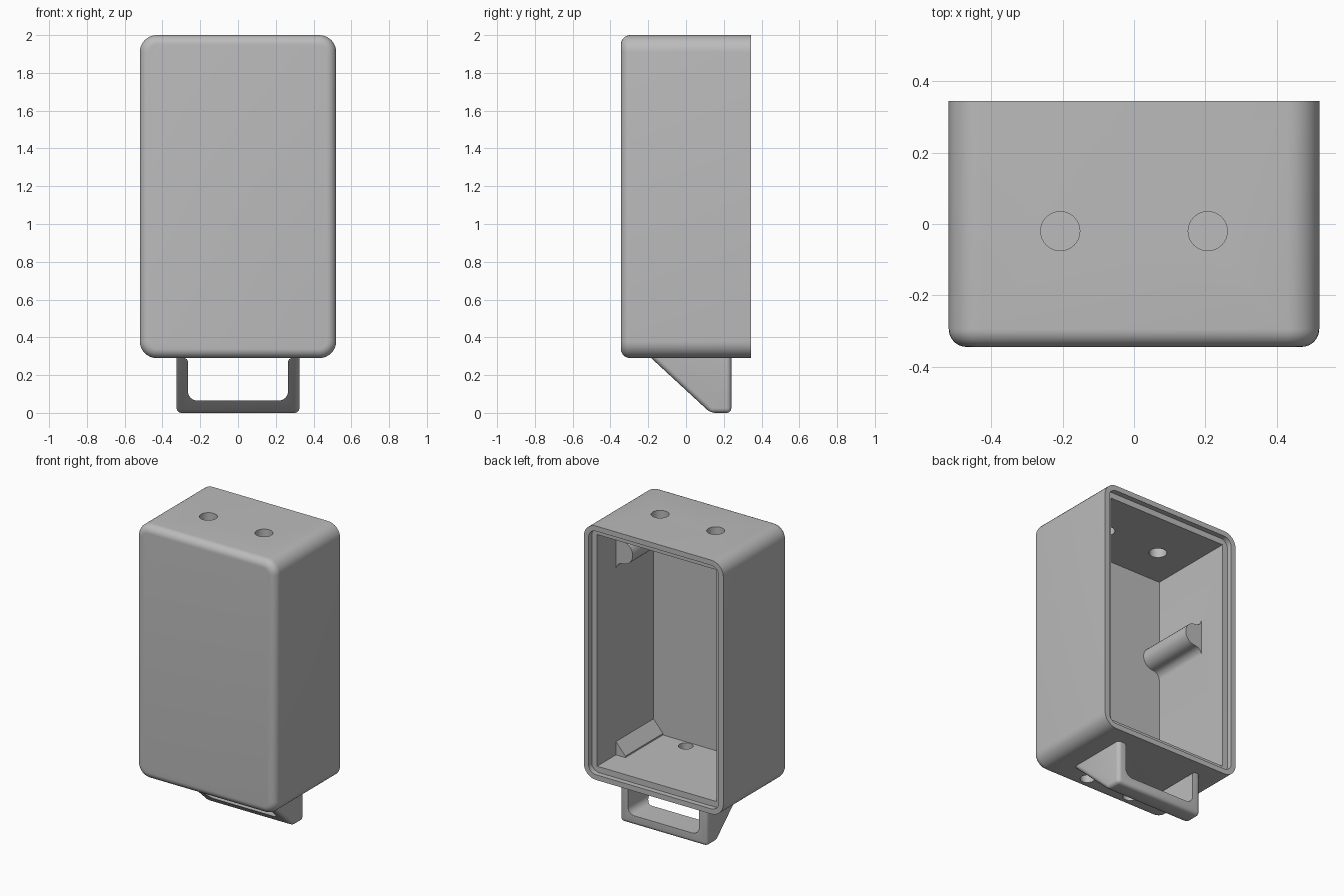
import bpy, bmesh, math
from mathutils import Vector

cube = bpy.data.objects.get("Cube")
if cube:
    bpy.data.objects.remove(cube)

grey = bpy.data.materials.new("plain grey")
grey.use_nodes = True
colour = (0.5, 0.5, 0.5, 1)
grey.diffuse_color = colour
grey.node_tree.nodes["Principled BSDF"].inputs["Base Color"].default_value = colour


def finish(bm, name):
    bmesh.ops.recalc_face_normals(bm, faces=bm.faces)
    mesh = bpy.data.meshes.new(name)
    bm.to_mesh(mesh)
    bm.free()
    mesh.materials.append(grey)
    obj = bpy.data.objects.new(name, mesh)
    bpy.context.collection.objects.link(obj)
    return obj


def bevel(bm, test, radius, segments=8):
    edges = [e for e in bm.edges if test(e)]
    bmesh.ops.bevel(bm, geom=edges, offset=radius, segments=segments,
                    profile=0.5, affect='EDGES', clamp_overlap=True)


def along(axis):
    def test(e):
        d = (e.verts[1].co - e.verts[0].co).normalized()
        return abs(d[axis]) > 0.99
    return test


def box(low, high):
    bm = bmesh.new()
    bmesh.ops.create_cube(bm, size=1)
    low, high = Vector(low), Vector(high)
    for v in bm.verts:
        v.co = (low + high) / 2 + v.co * (high - low)
    return bm


def prism(points, axis, start, end):
    """Extrude a closed 2D profile along the x or y axis."""
    bm = bmesh.new()

    def place(p, d):
        return (d, p[0], p[1]) if axis == 0 else (p[0], d, p[1])
    face = bm.faces.new([bm.verts.new(place(p, start)) for p in points])
    out = bmesh.ops.extrude_face_region(bm, geom=[face])
    shift = Vector((end - start, 0, 0) if axis == 0 else (0, end - start, 0))
    for v in out["geom"]:
        if isinstance(v, bmesh.types.BMVert):
            v.co += shift
    return bm


def arc(cx, cz, r, a0, a1, n=8):
    angles = [math.radians(a0 + (a1 - a0) * i / n) for i in range(n + 1)]
    return [(cx + r * math.cos(a), cz + r * math.sin(a)) for a in angles]


def combine(target, tool, operation):
    mod = target.modifiers.new("boolean", 'BOOLEAN')
    mod.operation, mod.object, mod.solver = operation, tool, 'EXACT'
    bpy.context.view_layer.objects.active = target
    bpy.ops.object.modifier_apply(modifier=mod.name)
    bpy.data.objects.remove(tool)


def smooth(obj):
    bpy.ops.object.select_all(action='DESELECT')
    obj.select_set(True)
    bpy.context.view_layer.objects.active = obj
    bpy.ops.object.shade_smooth_by_angle(angle=math.radians(30))


# Case shell: rounded sides, softened front edge
bm = box((-0.52, -0.345, 0.29), (0.52, 0.345, 2))
bevel(bm, along(1), 0.09)
bevel(bm, lambda e: all(v.co.y < -0.34 for v in e.verts), 0.05)
case = finish(bm, "case")

# Cavity and the wider lid recess at the back
combine(case, finish(box((-0.445, -0.29, 0.365), (0.445, 0.4, 1.925)), "cavity"), 'DIFFERENCE')
bm = box((-0.485, 0.31, 0.325), (0.485, 0.4, 1.965))
bevel(bm, along(1), 0.055)
combine(case, finish(bm, "lid_recess"), 'DIFFERENCE')

# Cable holes in the top and smaller drain holes in the bottom
for x, y, z, r in ((0.207, -0.02, 1.96, 0.055), (0.17, -0.24, 0.33, 0.045)):
    for side in (-1, 1):
        bm = bmesh.new()
        bmesh.ops.create_cone(bm, cap_ends=True, segments=32, radius1=r, radius2=r, depth=0.2)
        bmesh.ops.translate(bm, verts=bm.verts, vec=(side * x, y, z))
        combine(case, finish(bm, "hole"), 'DIFFERENCE')

# Screw posts on the side walls, flared where they meet the wall
for side, z in ((1, 1.74), (-1, 1.36)):
    profile = [(0.47, z - 0.13)]
    profile += arc(0.395, z - 0.125, 0.05, 0, 90)
    profile += arc(0.395, z, 0.075, 270, 90, 16)
    profile += arc(0.395, z + 0.125, 0.05, 270, 360)
    profile += [(0.47, z + 0.13)]
    bm = prism([(side * x, h) for x, h in profile], 1, -0.31, 0.11)
    combine(case, finish(bm, "screw_post"), 'UNION')

# Corner post on the floor
bm = prism([(0.47, 0.34), (0.375, 0.34), (0.375, 0.375), (0.445, 0.455), (0.47, 0.455)],
           1, -0.31, 0.11)
combine(case, finish(bm, "corner_post"), 'UNION')
smooth(case)

# Carrying loop: wedge profile with rounded outer edges
bm = prism([(-0.195, 0.3), (0.13, 0), (0.24, 0), (0.24, 0.3)], 0, -0.325, 0.325)
bevel(bm, lambda e: not all(v.co.z > 0.29 for v in e.verts)
      and (not along(0)(e) or e.verts[0].co.y > 0.1), 0.025, 5)
loop = finish(bm, "carry_loop")

# Loop opening, rounded below and flared into the case above
profile = arc(0.215, 0.115, 0.05, -90, 0) + arc(0.285, 0.27, 0.02, 180, 90, 4)
profile += [(0.285, 0.32)]
profile += [(-x, z) for x, z in reversed(profile)]
combine(loop, finish(prism(profile, 1, -0.5, 0.5), "loop_opening"), 'DIFFERENCE')
smooth(loop)
